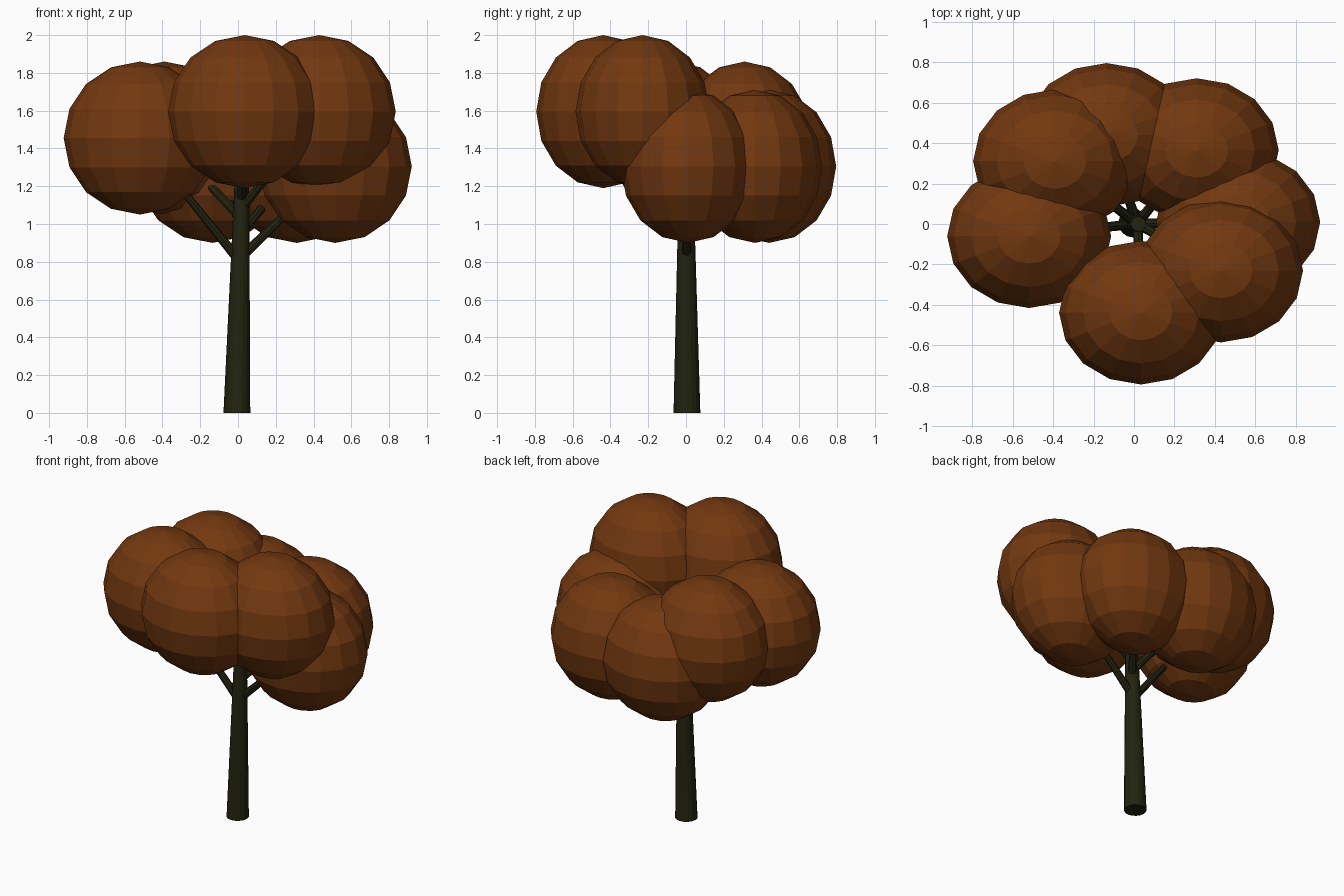
import bpy, math
from mathutils import Vector, Matrix

if "Cube" in bpy.data.objects:
    bpy.data.objects.remove(bpy.data.objects["Cube"])


def material(name, rgb):
    m = bpy.data.materials.new(name)
    m.diffuse_color = (*rgb, 1)
    m.use_nodes = True
    m.node_tree.nodes["Principled BSDF"].inputs["Base Color"].default_value = m.diffuse_color
    return m


leaf = material("rust brown leaves", (0.170, 0.040, 0.005))
bark = material("dark olive bark", (0.017, 0.017, 0.005))


# tapered round limb between two points, with level or square-cut ends
def limb(name, a, b, r1, r2, sides, level=False):
    a, b = Vector(a), Vector(b)
    d = b - a
    bpy.ops.mesh.primitive_cone_add(vertices=sides, radius1=r1, radius2=r2, depth=1)
    o = bpy.context.object
    o.name = name
    rot = d.to_track_quat('Z', 'Y').to_matrix()
    for v in o.data.vertices:
        t = v.co.z + 0.5
        ring = Vector((v.co.x, v.co.y, 0))
        v.co = a + d * t + (ring if level else rot @ ring)
    o.data.materials.append(bark)
    return o


# trunk, leaning slightly to the right
base, top, height = Vector((-0.006, 0.005, 0)), Vector((0.022, 0.0, 1.28)), 1.28
limb("trunk", base, top, 0.071, 0.037, 16, True)

# foliage clumps: name, centre, height where its branch leaves the trunk
clumps = [
    ("front", (0.035, -0.438, 1.595), 1.12),
    ("front_right", (0.43, -0.23, 1.595), 1.08),
    ("left", (-0.518, -0.06, 1.455), 0.80),
    ("back_left", (-0.39, 0.31, 1.455), 1.03),
    ("back", (-0.135, 0.44, 1.305), 1.00),
    ("back_right", (0.31, 0.365, 1.305), 0.95),
    ("right", (0.515, 0.01, 1.305), 0.82),
]
for name, centre, z in clumps:
    bpy.ops.mesh.primitive_uv_sphere_add(segments=16, ring_count=8, radius=1)
    o = bpy.context.object
    o.name = "foliage_" + name
    o.data.transform(Matrix.Translation(centre) @ Matrix.Diagonal((0.405, 0.355, 0.405, 1)))
    o.data.materials.append(leaf)
    # branch reaching into the clump
    start = base.lerp(top, z / height)
    limb("branch_" + name, start, start.lerp(Vector(centre), 0.75), 0.026, 0.018, 8)
